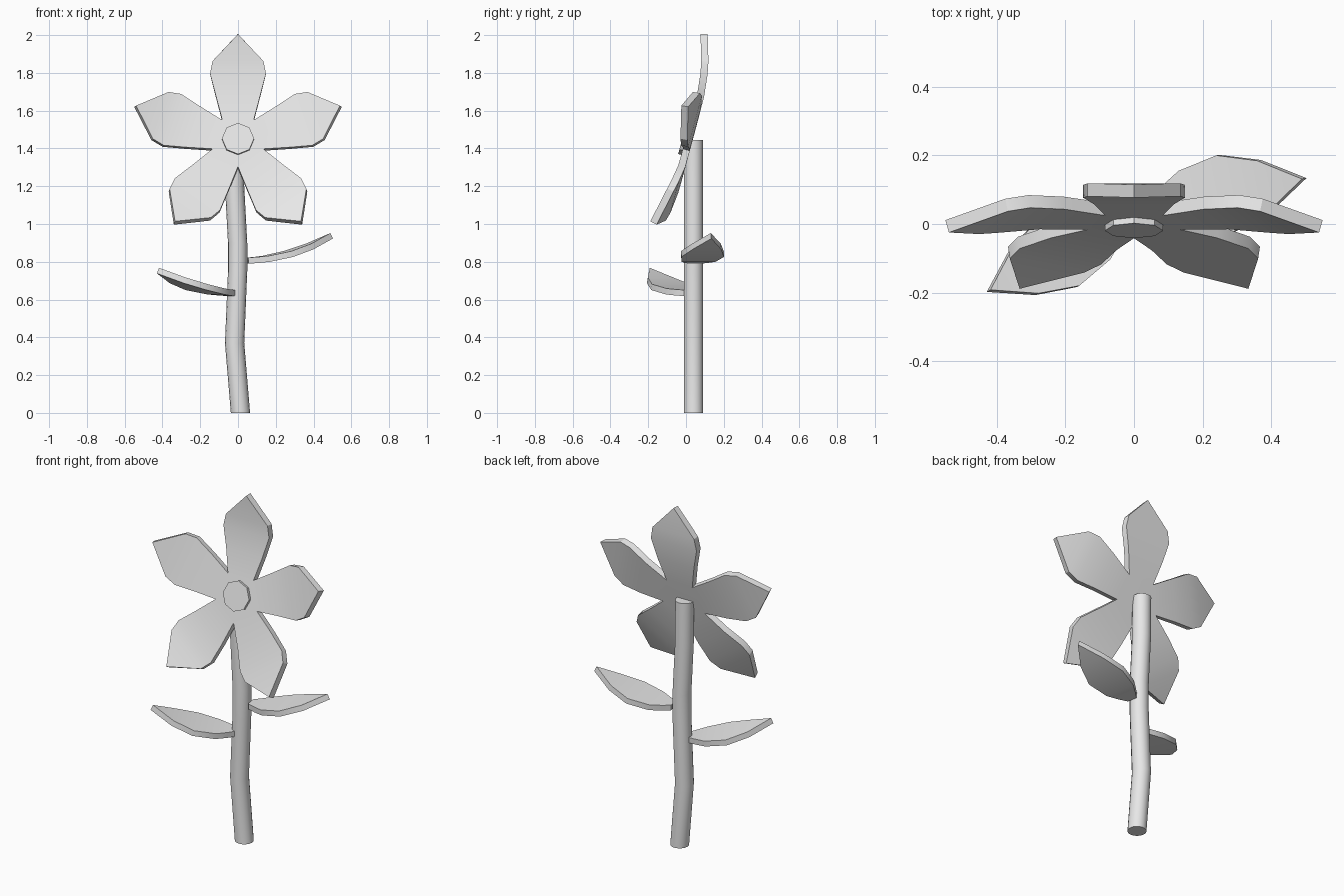
import bpy, bmesh, math
from mathutils import Vector, Matrix

cube = bpy.data.objects.get("Cube")
if cube:
    bpy.data.objects.remove(cube)

grey = bpy.data.materials.new("light_grey")
grey.use_nodes = True
colour = (0.8, 0.8, 0.8, 1)
grey.diffuse_color = colour
grey.node_tree.nodes["Principled BSDF"].inputs["Base Color"].default_value = colour


def finish(name, bm, thickness=0):
    """Turn the bmesh into a smooth-shaded object, thickened behind its faces."""
    mesh = bpy.data.meshes.new(name)
    bm.to_mesh(mesh)
    bm.free()
    mesh.materials.append(grey)
    ob = bpy.data.objects.new(name, mesh)
    bpy.context.collection.objects.link(ob)
    bpy.ops.object.select_all(action='DESELECT')
    ob.select_set(True)
    bpy.context.view_layer.objects.active = ob
    if thickness:
        mod = ob.modifiers.new("thickness", 'SOLIDIFY')
        mod.thickness = thickness
        mod.offset = -1
        bpy.ops.object.modifier_apply(modifier=mod.name)
    bpy.ops.object.shade_smooth_by_angle(angle=math.radians(30))
    return ob


def blade(bm, outline, bend, angle):
    """Pointed sheet along an axis: rows of (distance, half width), bent upward."""
    turn = Matrix.Rotation(angle, 3, 'Z')
    rows = []
    for s, w in outline:
        sides = (w, -w) if w else (0,)
        rows.append([bm.verts.new(turn @ Vector((s, y, bend(s)))) for y in sides])
    for a, b in zip(rows, rows[1:]):
        bm.faces.new(a + b[::-1])


# Flower head: five petals joined at the middle, curling forward at the tips
petal = [(0, 0), (0.114, 0.083), (0.25, 0.118), (0.365, 0.148), (0.43, 0.135), (0.567, 0)]
bm = bmesh.new()
for k in range(5):
    blade(bm, petal, lambda s: 0.5 * max(s - 0.2, 0) ** 2, math.radians(90 + 72 * k))
bmesh.ops.remove_doubles(bm, verts=bm.verts, dist=0.002)
bmesh.ops.recalc_face_normals(bm, faces=bm.faces)
bm.normal_update()
if sum(f.normal.z for f in bm.faces) < 0:
    bmesh.ops.reverse_faces(bm, faces=bm.faces)
head = finish("petals", bm, 0.038)

# Flower centre: eight-sided button
bm = bmesh.new()
bmesh.ops.create_cone(bm, cap_ends=True, segments=8, radius1=0.085, radius2=0.085, depth=0.03)
button = finish("flower_centre", bm)

# Both lean back by the same angle
for ob in (head, button):
    ob.rotation_euler.x = math.radians(75)
    ob.location = (0, -0.005, 1.44)
button.location.z = 1.449

# Stem: gently wavering tube of level rings
bm = bmesh.new()
rings = []
for x, z in [(0.013, 0), (-0.018, 0.37), (-0.002, 0.75), (-0.002, 0.9), (-0.018, 1.2), (-0.02, 1.445)]:
    ring = bmesh.ops.create_circle(bm, segments=16, radius=0.051,
                                   matrix=Matrix.Translation((x, 0.04, z)))
    rings.append(ring["verts"])
for a, b in zip(rings, rings[1:]):
    for i in range(16):
        j = (i + 1) % 16
        bm.faces.new((a[i], a[j], b[j], b[i]))
bm.faces.new(rings[0])
bm.faces.new(rings[-1])
bmesh.ops.recalc_face_normals(bm, faces=bm.faces)
finish("stem", bm)

# Leaves: pointed blades rising toward the tip
leaf = [(0.03, 0.03), (0.072, 0.057), (0.13, 0.092), (0.246, 0.115), (0.36, 0.077), (0.478, 0)]
for name, x, z, rise, degrees in (("left_leaf", 0.02, 0.822, 0.13, 11),
                                  ("right_leaf", 0, 0.65, 0.118, 209)):
    bm = bmesh.new()
    blade(bm, leaf, lambda s: rise * (s / 0.478) ** 2, math.radians(degrees))
    bm.normal_update()
    if sum(f.normal.z for f in bm.faces) < 0:
        bmesh.ops.reverse_faces(bm, faces=bm.faces)
    finish(name, bm, 0.032).location = (x, 0.04, z)
